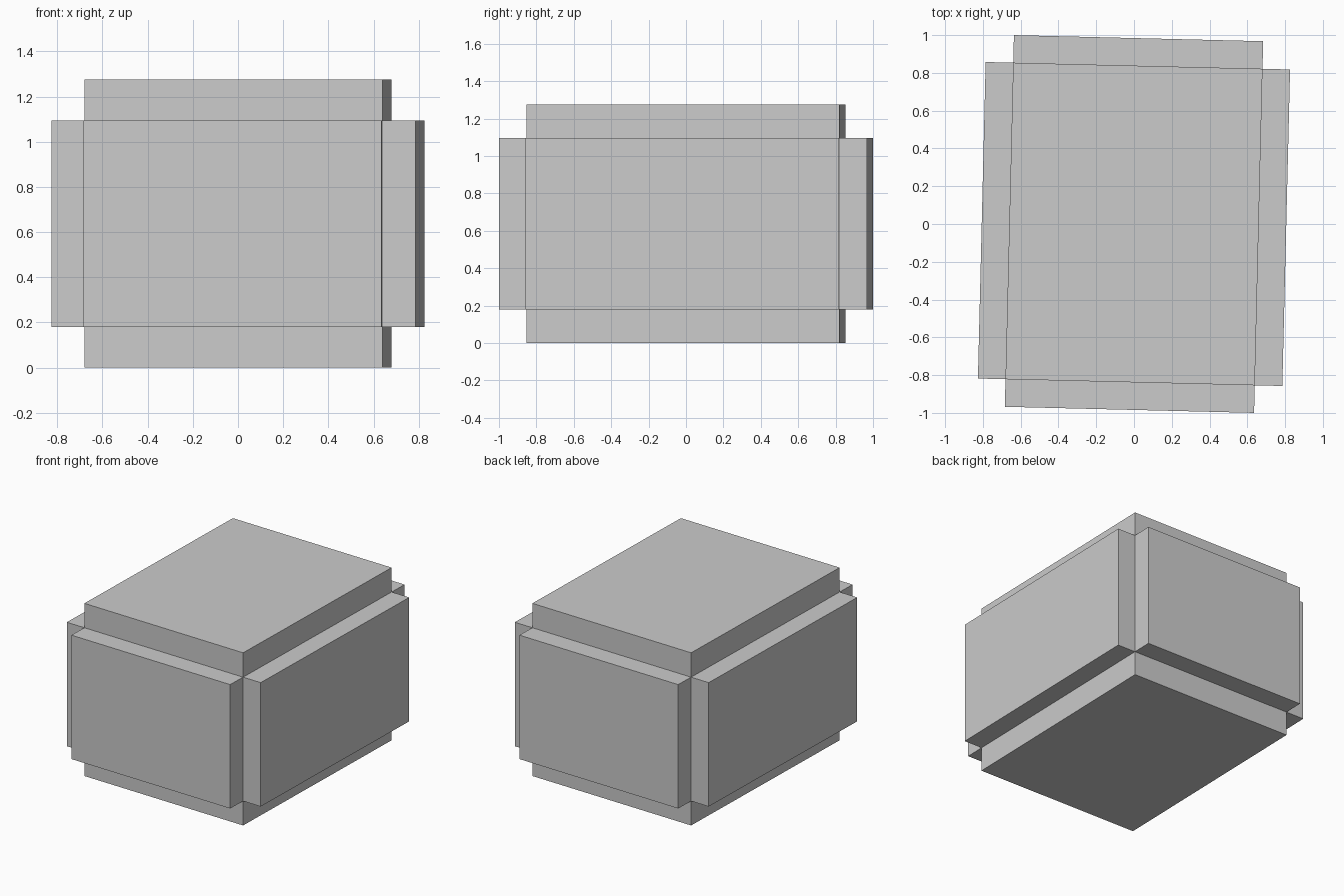
import bpy, bmesh, math
from mathutils import Matrix, Vector

if "Cube" in bpy.data.objects:
    bpy.data.objects.remove(bpy.data.objects["Cube"])

HALF_X, HALF_Y = 0.66, 0.838       # core half sizes
Z_LOW, Z_HIGH = 0.18, 1.095        # core bottom and top
SIDE, CAP = 0.146, 0.18            # how far the panels stand out
TURN = math.radians(-1.4)          # slight clockwise turn seen from above

# Core block
bm = bmesh.new()
bmesh.ops.create_cube(bm, size=2)
bmesh.ops.scale(bm, vec=(HALF_X, HALF_Y, (Z_HIGH - Z_LOW) / 2), verts=bm.verts)
bmesh.ops.translate(bm, vec=(0, 0, (Z_HIGH + Z_LOW) / 2), verts=bm.verts)

# Every face pushed out as a raised panel
bm.normal_update()
panels = bmesh.ops.extrude_discrete_faces(bm, faces=bm.faces[:])["faces"]
for face in panels:
    face.normal_update()
    n = Vector(face.normal)
    bmesh.ops.translate(bm, vec=n * (CAP if abs(n.z) > 0.5 else SIDE), verts=face.verts)

bmesh.ops.rotate(bm, cent=(0, 0, 0), matrix=Matrix.Rotation(TURN, 3, 'Z'), verts=bm.verts)
bmesh.ops.recalc_face_normals(bm, faces=bm.faces)

mesh = bpy.data.meshes.new("panelled_block")
bm.to_mesh(mesh)
bm.free()
bpy.context.collection.objects.link(bpy.data.objects.new("panelled_block", mesh))
